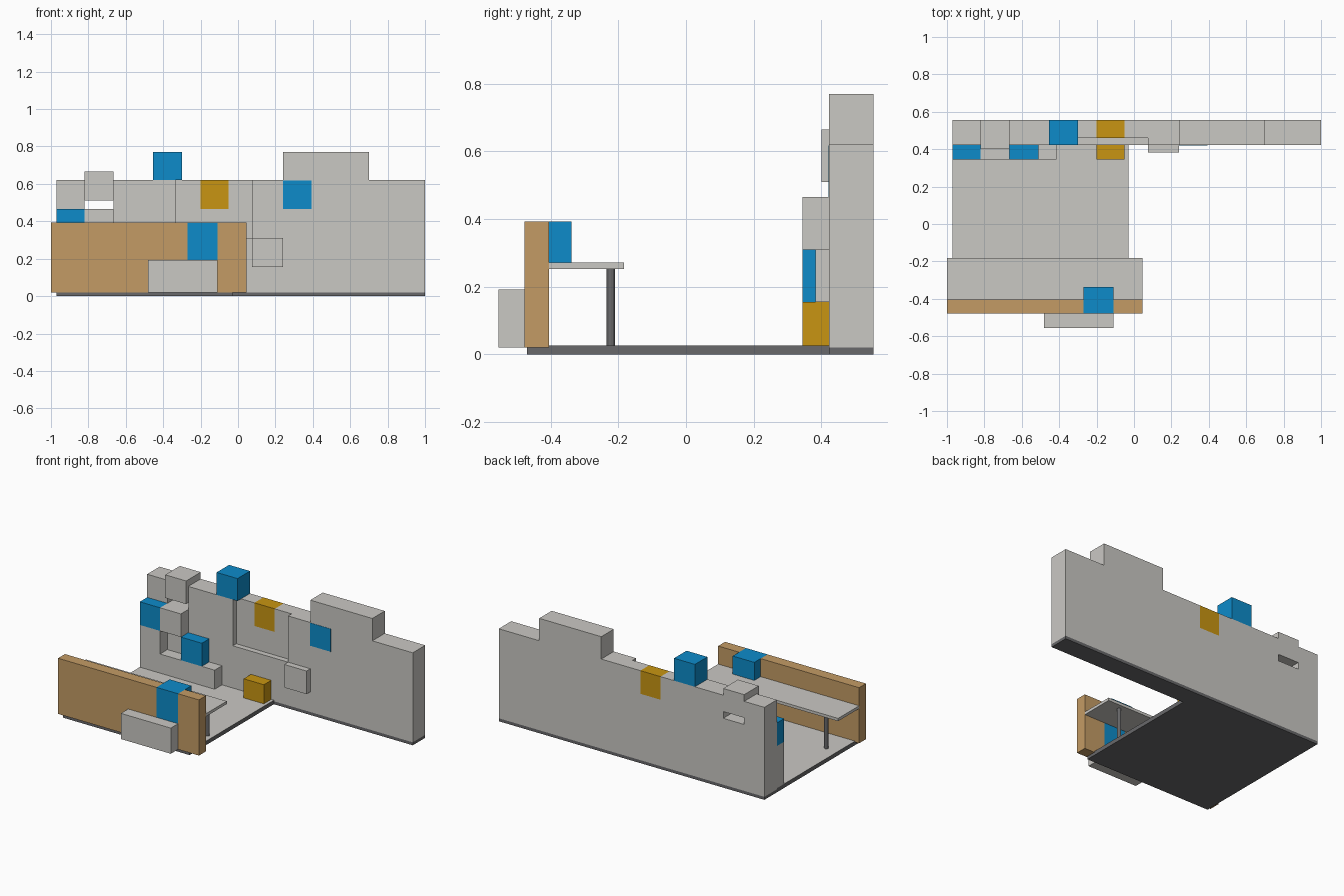
import bpy, bmesh

if "Cube" in bpy.data.objects:
    bpy.data.objects.remove(bpy.data.objects["Cube"])


def mat(name, rgb):
    m = bpy.data.materials.new(name)
    m.diffuse_color = (*rgb, 1)
    m.use_nodes = True
    m.node_tree.nodes["Principled BSDF"].inputs["Base Color"].default_value = m.diffuse_color
    return m


GREY = mat("light_grey", (0.59, 0.58, 0.55))
DARK = mat("dark_grey", (0.14, 0.14, 0.145))
BLUE = mat("blue", (0.004, 0.26, 0.59))
OCHRE = mat("ochre", (0.58, 0.30, 0.006))
WOOD = mat("wood", (0.55, 0.33, 0.13))


def finish(name, bm, *mats):
    bmesh.ops.recalc_face_normals(bm, faces=bm.faces)
    me = bpy.data.meshes.new(name)
    bm.to_mesh(me)
    bm.free()
    for m in mats:
        me.materials.append(m)
    ob = bpy.data.objects.new(name, me)
    bpy.context.collection.objects.link(ob)
    return ob


def box(name, x, y, z, *mats):
    """Box from (min, max) pairs; a second material goes on the top face."""
    bm = bmesh.new()
    bmesh.ops.create_cube(bm, size=1)
    for v in bm.verts:
        v.co = [r[0] if c < 0 else r[1] for c, r in zip(v.co, (x, y, z))]
    bm.normal_update()
    if len(mats) > 1:
        for f in bm.faces:
            f.material_index = int(f.normal.z > 0.5)
    return finish(name, bm, *mats)


WF, WB = 0.423, 0.555        # wall front and back
RECESS = 0.46                # back of the shallow recess
SHELF = (0.345, WF)          # depth of blocks standing against the wall

# back wall: stepped outline with slots for the inserted blocks
outline = [(-0.97, 0.02), (1, 0.02), (1, 0.62), (0.70, 0.62), (0.70, 0.77),
           (0.24, 0.77), (0.24, 0.62), (-0.05, 0.62), (-0.05, 0.465),
           (-0.20, 0.465), (-0.20, 0.62), (-0.665, 0.62), (-0.665, 0.465),
           (-0.82, 0.465), (-0.82, 0.62), (-0.97, 0.62)]
bm = bmesh.new()
face = bm.faces.new([bm.verts.new((x, WF, z)) for x, z in outline])
ext = bmesh.ops.extrude_face_region(bm, geom=[face])
for v in ext["geom"]:
    if isinstance(v, bmesh.types.BMVert):
        v.co.y = WB
wall = finish("back_wall", bm, GREY)

# shallow recess cut in the wall front
cutter = box("recess_cutter", (-0.335, 0.075), (0.3, RECESS), (0.31, 0.9), GREY)
cutter.hide_render = True
mod = wall.modifiers.new("recess", "BOOLEAN")
mod.operation, mod.object, mod.solver = "DIFFERENCE", cutter, "EXACT"
bpy.context.view_layer.objects.active = wall
bpy.ops.object.modifier_apply(modifier=mod.name)
bpy.data.objects.remove(cutter)

# bases
box("wall_base", (-0.97, 1), (WF, WB), (0, 0.02), DARK)
box("floor", (-0.97, -0.03), (-0.47, WF), (0, 0.027), DARK, GREY)

# blocks set into and on the wall
box("ochre_wall_block", (-0.20, -0.05), (RECESS, WB), (0.465, 0.62), OCHRE)
box("jutting_wall_block", (-0.82, -0.665), (0.40, WB), (0.51, 0.665), GREY)
box("blue_top_block", (-0.455, -0.30), (WF, WB), (0.62, 0.77), BLUE)
box("blue_wall_panel", (0.24, 0.393), (WF - 0.002, WF), (0.465, 0.618), BLUE)

# blocks standing against the wall front
box("low_bench", (-0.97, -0.415), SHELF, (0.027, 0.155), GREY)
box("left_pillar", (-0.97, -0.82), SHELF, (0.155, 0.31), GREY)
box("blue_corner_block", (-0.97, -0.82), SHELF, (0.31, 0.465), BLUE)
box("floating_block", (-0.82, -0.665), SHELF, (0.31, 0.465), GREY)
box("blue_bench_block", (-0.665, -0.51), SHELF, (0.155, 0.31), BLUE)
box("ochre_floor_block", (-0.20, -0.05), SHELF, (0.027, 0.155), OCHRE)
box("grey_wall_block", (0.075, 0.24), (0.383, WF), (0.155, 0.31), GREY)

# counter front with a blue block passing through it
CY = (-0.478, -0.405)
box("counter_front_left", (-1, -0.27), CY, (0.02, 0.393), WOOD)
box("counter_front_right", (-0.11, 0.045), CY, (0.02, 0.393), WOOD)
box("counter_blue_strip", (-0.27, -0.11), CY, (0.02, 0.393), BLUE)
box("counter_blue_block", (-0.27, -0.11), (-0.405, -0.338), (0.272, 0.393), BLUE)
box("counter_step", (-0.48, -0.11), (-0.555, -0.478), (0.02, 0.192), GREY)

# counter top on two round legs
box("counter_top", (-1, 0.045), (-0.405, -0.183), (0.253, 0.272), GREY)
for side, x in (("left", -0.885), ("right", -0.07)):
    bm = bmesh.new()
    bmesh.ops.create_cone(bm, cap_ends=True, segments=12, radius1=0.0125,
                          radius2=0.0125, depth=0.226)
    bmesh.ops.translate(bm, verts=bm.verts, vec=(x, -0.222, 0.14))
    finish("counter_leg_" + side, bm, DARK)
